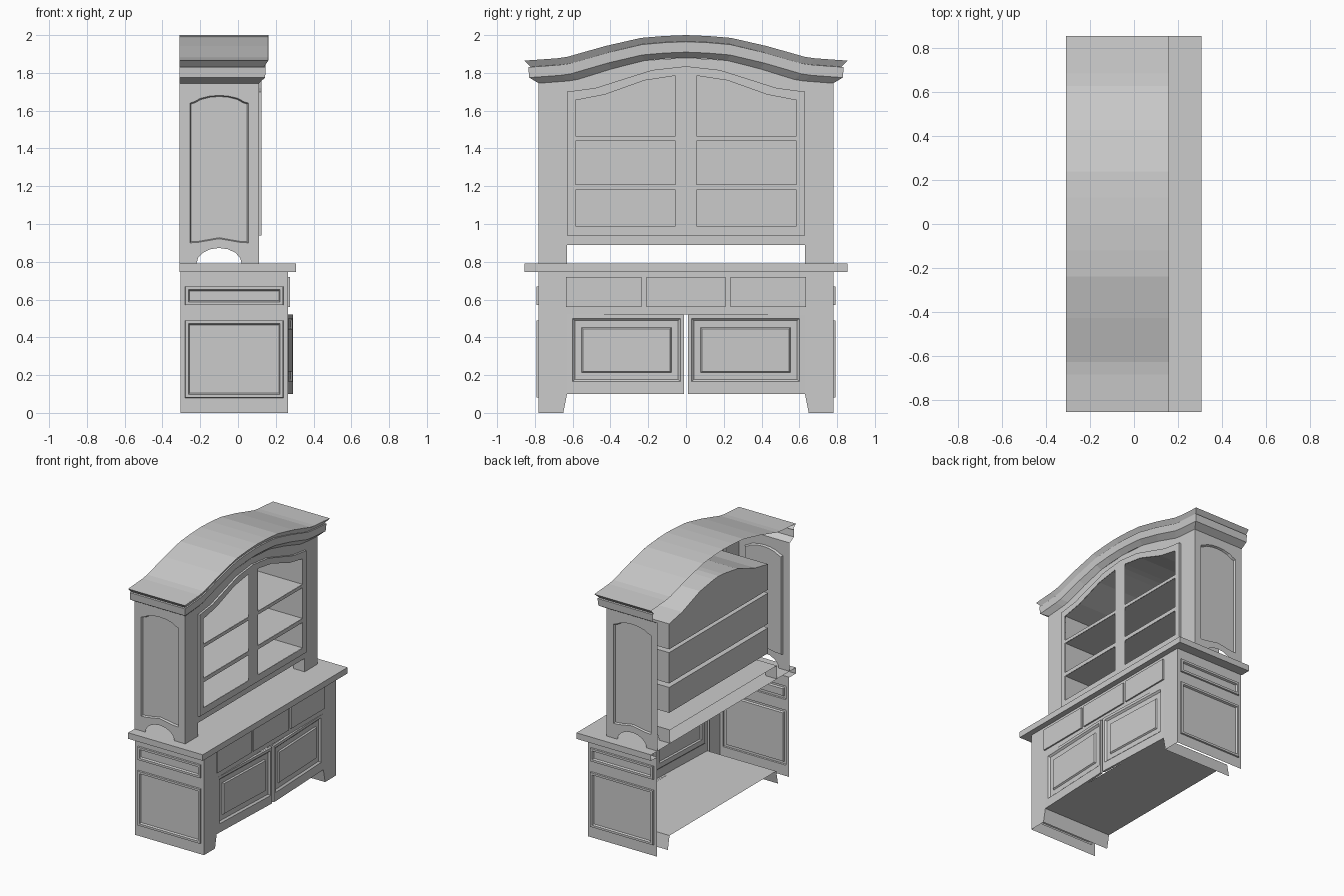
import bpy, bmesh, math
from mathutils import Vector

if "Cube" in bpy.data.objects:
    bpy.data.objects.remove(bpy.data.objects["Cube"])


def finish(name, bm, out, mirror):
    """Turn a bmesh into an object, facing 'out', optionally mirrored over y = 0."""
    bmesh.ops.remove_doubles(bm, verts=bm.verts, dist=1e-5)
    bmesh.ops.recalc_face_normals(bm, faces=bm.faces)
    bm.normal_update()
    total = sum((f.normal * f.calc_area() for f in bm.faces), Vector())
    if total.dot(Vector(out)) < 0:
        bmesh.ops.reverse_faces(bm, faces=bm.faces)
    me = bpy.data.meshes.new(name)
    bm.to_mesh(me)
    bm.free()
    ob = bpy.data.objects.new(name, me)
    bpy.context.collection.objects.link(ob)
    if mirror:
        m = ob.modifiers.new("mirror", 'MIRROR')
        m.use_axis = (False, True, False)
        m.merge_threshold = 0.0001
    return ob


def sheet(name, loops, place, out, mirror=True):
    """Flat panel: first loop is the outline, the others are holes."""
    bm = bmesh.new()
    for loop in loops:
        vs = [bm.verts.new(place(u, v, 0)) for u, v in loop]
        for a, b in zip(vs, vs[1:] + vs[:1]):
            bm.edges.new((a, b))
    bmesh.ops.triangle_fill(bm, use_beauty=True, use_dissolve=False, edges=bm.edges[:])
    return finish(name, bm, out, mirror)


def loft(name, rings, place, out, mirror=True, closed=True, cap=True):
    """Skin (outline, depth) rings one after another; cap the last."""
    bm = bmesh.new()
    rows = [[bm.verts.new(place(u, v, d)) for u, v in loop] for loop, d in rings]
    n = len(rows[0])
    for a, b in zip(rows, rows[1:]):
        for i in range(n if closed else n - 1):
            j = (i + 1) % n
            bm.faces.new((a[i], a[j], b[j], b[i]))
    if cap:
        bm.faces.new(rows[-1])
    return finish(name, bm, out, mirror)


def rect(u0, u1, v0, v1, i=0.0):
    return [(u0 + i, v0 + i), (u1 - i, v0 + i), (u1 - i, v1 - i), (u0 + i, v1 - i)]


def facing_x(x):
    return lambda u, v, d: (x + d, u, v)


def facing_y(y):
    return lambda u, v, d: (u, y + d, v)


def facing_z(z):
    return lambda u, v, d: (u, v, z + d)


X, Y, Z = (1, 0, 0), (0, 1, 0), (0, 0, 1)
BACK, FRONT, UFRONT, W = -0.31, 0.265, 0.11, 0.78

# ---- base: sides with raised panel frames
side_panels = [(-0.28, 0.24, 0.57, 0.67), (-0.28, 0.24, 0.08, 0.49)]
sheet("base_side", [rect(-0.305, FRONT, 0, 0.745)] + [rect(*p) for p in side_panels],
      facing_y(W), Y)
for p in side_panels:
    loft("base_side_panel",
         [(rect(*p), 0), (rect(*p, 0.002), 0.011), (rect(*p, 0.018), 0.011), (rect(*p, 0.024), -0.002)],
         facing_y(W), Y)

# ---- base: front frame with feet
sheet("base_front", [[(0, 0.52), (0.63, 0.52), (0.63, 0.1), (0.65, 0), (W, 0), (W, 0.745), (0, 0.745)]],
      facing_x(FRONT), X)

# ---- base: floor and slanted inner sides of the feet
loft("base_floor", [([(0, 0.1), (0.63, 0.1), (0.65, 0)], FRONT), ([(0, 0.1), (0.63, 0.1), (0.65, 0)], -0.305)],
     facing_x(0), (0, 0, -1), closed=False, cap=False)

# ---- drawers
for y0, y1 in ((-0.635, -0.235), (-0.21, 0.21), (0.235, 0.635)):
    loft("drawer", [(rect(y0, y1, 0.56, 0.72), 0), (rect(y0, y1, 0.56, 0.72), 0.011)],
         facing_x(FRONT), X, mirror=False)


# ---- lower doors, standing slightly ajar at the middle
def ajar(u, v, d):
    return (0.29 - 0.025 * (u - 0.01) / 0.62 + d, u, v)


leaf, hole = (0.01, 0.63, 0.1, 0.52), (0.03, 0.6, 0.165, 0.5)
sheet("lower_door", [rect(*leaf), rect(*hole)], ajar, X)
loft("lower_door_edge", [(rect(*leaf), -0.018), (rect(*leaf), 0)], ajar, X, cap=False)
loft("lower_door_panel",
     [(rect(*hole), 0), (rect(*hole, 0.012), -0.012), (rect(*hole, 0.048), -0.012), (rect(*hole, 0.055), -0.002)],
     ajar, X)

# ---- counter, open at the back
top = rect(BACK, 0.307, -0.855, 0.855)
counter = [(BACK, 0.855), (0.307, 0.855), (0.307, -0.855), (BACK, -0.855)]
loft("counter_edge", [(counter, 0.745), (counter, 0.79)], facing_z(0), X, False, closed=False, cap=False)
sheet("counter_top", [top], facing_z(0.79), Z, False)
sheet("counter_underside", [[(BACK, W), (BACK, 0.855), (0.307, 0.855), (0.307, 0), (FRONT, 0), (FRONT, W)]],
      facing_z(0.745), (0, 0, -1))

# ---- hutch: sides with foot arch and a recessed arched panel
arch = [(-0.1 + 0.12 * math.cos(math.pi * k / 8), 0.79 + 0.083 * math.sin(math.pi * k / 8)) for k in range(9)]
panel = [(-0.255, 0.9), (-0.21, 0.903), (-0.1, 0.922), (0.01, 0.903), (0.055, 0.9), (0.055, 1.64),
         (0.03, 1.648), (0, 1.665), (-0.05, 1.677), (-0.1, 1.681), (-0.15, 1.677), (-0.2, 1.665),
         (-0.23, 1.648), (-0.255, 1.64)]
small = [(-0.1 + (u + 0.1) * 0.96, 1.29 + (v - 1.29) * 0.985) for u, v in panel]
sheet("hutch_side", [[(UFRONT, 0.79), (UFRONT, 1.75), (BACK, 1.75), (BACK, 0.79)] + arch[::-1], panel],
      facing_y(W), Y)
loft("hutch_side_panel", [(panel, 0), (small, -0.015)], facing_y(W), Y)
sheet("hutch_foot_inner", [[(UFRONT, 0.79), (UFRONT, 0.89), (BACK, 0.89), (BACK, 0.79)] + arch[::-1]],
      facing_y(0.63), (0, -1, 0))
sheet("hutch_soffit", [rect(BACK, UFRONT, -0.63, 0.63)], facing_z(0.89), (0, 0, -1), False)

# ---- hutch: front frame around the glazed doors
door_arch = [(0.63, 1.70), (0.48, 1.72), (0.18, 1.815), (0, 1.835)]
sheet("hutch_front",
      [[(0, 0.89), (0.63, 0.89), (0.63, 0.79), (W, 0.79), (W, 1.745), (0.62, 1.765), (0.235, 1.865), (0, 1.88)]
       + door_arch[::-1] + [(0.63, 0.94), (0, 0.94)]], facing_x(UFRONT), X)

# ---- glazed doors and the compartments behind them
door = [(0, 0.94), (0.63, 0.94)] + door_arch
top_arch = [(0.585, 1.655), (0.43, 1.685), (0.22, 1.76), (0.055, 1.785)]
rows = [rect(0.055, 0.585, 0.99, 1.18), rect(0.055, 0.585, 1.21, 1.44),
        [(0.055, 1.465), (0.585, 1.465)] + top_arch]
sheet("upper_door", [door] + rows, facing_x(0.125), X)
loft("upper_door_edge", [(door, UFRONT), (door, 0.125)], facing_x(0), Y, closed=False, cap=False)
for row in rows:
    box = [(0, row[0][1])] + row[1:-1] + [(0.055, row[-1][1]), (0, row[-1][1] + 0.004 * (len(row) > 4))]
    loft("shelf_compartment", [(box, 0.124), (box, -0.27)], facing_x(0), X, closed=False)

# ---- cornice: moulding swept round the arched front and both ends
rise = [(1, 0), (0.8, 0.012), (0.735, 0.02), (0.5, 0.077), (0.28, 0.12), (0.14, 0.13), (0, 0.135)]
moulding = [(0, 1.745), (0.05, 1.775), (0.055, 1.83), (0.042, 1.832), (0.075, 1.865)]
stations = [(-t, r) for t, r in rise] + [(t, r) for t, r in rise[-2::-1]]
bm = bmesh.new()
grid = []
for off, z in moulding:
    x, y = UFRONT + off * 0.67, W + off
    pts = [(BACK, -y, z)] + [(x, t * y, z + r) for t, r in stations] + [(BACK, y, z)]
    grid.append([bm.verts.new(p) for p in pts])
for a, b in zip(grid, grid[1:]):
    for i in range(len(a) - 1):
        bm.faces.new((a[i], a[i + 1], b[i + 1], b[i]))
finish("cornice", bm, X, False)

# ---- roof following the arch
roof = [(t * 0.855, 1.865 + r) for t, r in stations]
loft("roof", [(roof, BACK), (roof, 0.16)], facing_x(0), Z, False, closed=False, cap=False)
